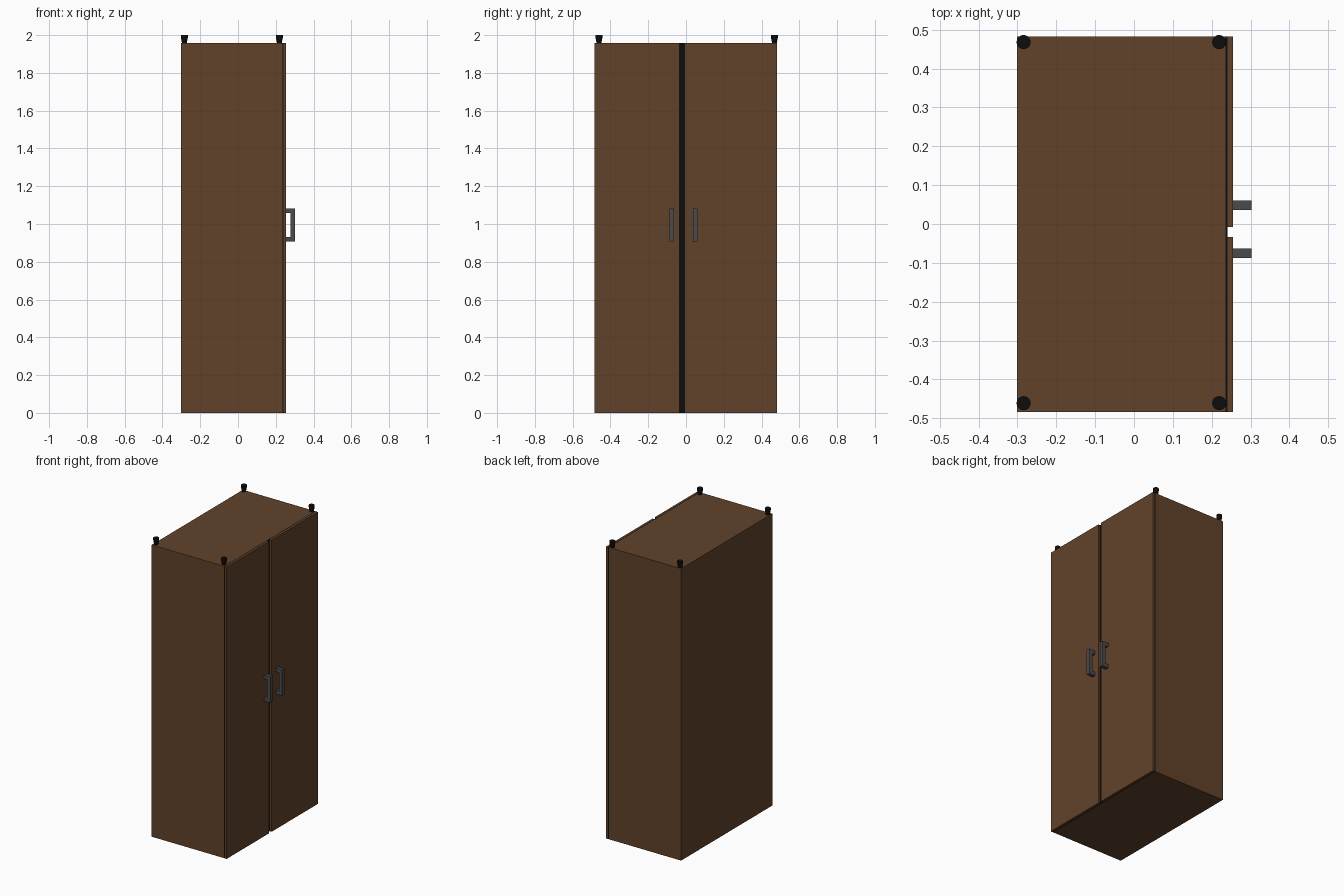
import bpy, bmesh
from mathutils import Vector

if "Cube" in bpy.data.objects:
    bpy.data.objects.remove(bpy.data.objects["Cube"])


def material(name, rgb):
    m = bpy.data.materials.new(name)
    m.diffuse_color = (*rgb, 1)
    m.use_nodes = True
    m.node_tree.nodes["Principled BSDF"].inputs["Base Color"].default_value = m.diffuse_color
    return m


wood = material("brown_wood", (0.12, 0.055, 0.024))
black = material("black", (0.004, 0.004, 0.004))
metal = material("dark_metal", (0.07, 0.07, 0.075))


def finish(name, bm, mat):
    bmesh.ops.recalc_face_normals(bm, faces=bm.faces)
    mesh = bpy.data.meshes.new(name)
    bm.to_mesh(mesh)
    bm.free()
    mesh.materials.append(mat)
    ob = bpy.data.objects.new(name, mesh)
    bpy.context.collection.objects.link(ob)
    return ob


def box(name, lo, hi, mat):
    bm = bmesh.new()
    bmesh.ops.create_cube(bm, size=1)
    lo, hi = Vector(lo), Vector(hi)
    for v in bm.verts:
        v.co = (lo + hi) / 2 + v.co * (hi - lo)
    return finish(name, bm, mat)


def handle(name, y0, y1):
    # U-shaped side profile extruded across the door
    x0, xi, x1 = 0.254, 0.278, 0.302
    profile = [(x0, 0.907), (x1, 0.907), (x1, 1.081), (x0, 1.081),
               (x0, 1.057), (xi, 1.057), (xi, 0.931), (x0, 0.931)]
    bm = bmesh.new()
    face = bm.faces.new([bm.verts.new((x, y0, z)) for x, z in profile])
    ext = bmesh.ops.extrude_face_region(bm, geom=[face])
    verts = [g for g in ext["geom"] if isinstance(g, bmesh.types.BMVert)]
    bmesh.ops.translate(bm, verts=verts, vec=(0, y1 - y0, 0))
    return finish(name, bm, metal)


def peg(name, x, y):
    # Tapered peg: straight rim over a narrowing stem
    bm = bmesh.new()
    for r1, r2, z0, z1 in ((0.012, 0.018, 1.955, 1.985),
                           (0.018, 0.018, 1.985, 2.0)):
        ret = bmesh.ops.create_cone(bm, cap_ends=True, segments=32,
                                    radius1=r1, radius2=r2, depth=z1 - z0)
        bmesh.ops.translate(bm, verts=ret["verts"], vec=(x, y, (z0 + z1) / 2))
    bmesh.ops.remove_doubles(bm, verts=bm.verts, dist=1e-5)
    # Drop the hidden discs where the two sections meet
    inner = [f for f in bm.faces if len(f.verts) > 4
             and abs(f.calc_center_median().z - 1.985) < 1e-4]
    bmesh.ops.delete(bm, geom=inner, context='FACES_ONLY')
    ob = finish(name, bm, black)
    bpy.context.view_layer.objects.active = ob
    ob.select_set(True)
    bpy.ops.object.shade_smooth_by_angle()
    ob.select_set(False)


# Cabinet, dark seal and doors
Y0, Y1, H = -0.484, 0.482, 1.957
box("cabinet_body", (-0.301, Y0, 0), (0.235, Y1, H), wood)
box("door_seal", (0.235, Y0, 0), (0.241, Y1, H), black)
box("left_door", (0.241, Y0, 0), (0.255, -0.034, H), wood)
box("right_door", (0.241, -0.008, 0), (0.255, Y1, H), wood)

# Handles
handle("left_handle", -0.0875, -0.063)
handle("right_handle", 0.036, 0.0605)

# Pegs at the top corners
for side, x in (("back", -0.284), ("front", 0.219)):
    for end, y in (("left", -0.461), ("right", 0.468)):
        peg(f"{side}_{end}_peg", x, y)
